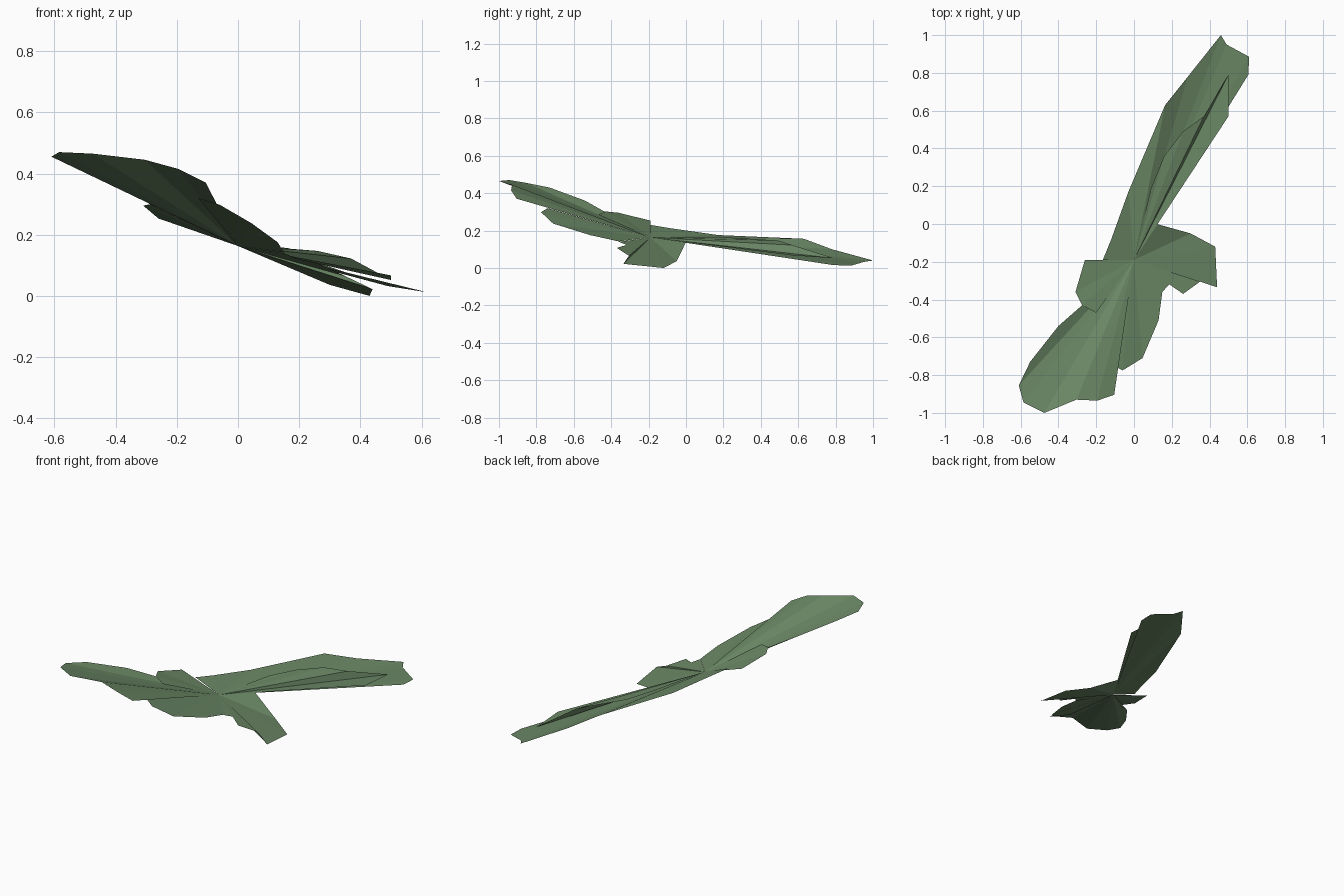
import bpy, bmesh

green = bpy.data.materials.new("leaf green")
green.diffuse_color = (0.145, 0.243, 0.130, 1)

HUB = (0.0, -0.19, 0.163)   # all leaves fan out from this stem point


def leaf(name, rim):
    """Flat-shaded triangle fan from the hub to the leaf's rim points."""
    bm = bmesh.new()
    hub = bm.verts.new(HUB)
    pts = [bm.verts.new(p) for p in rim]
    for a, b in zip(pts, pts[1:]):
        f = bm.faces.new((hub, a, b))
        f.normal_update()
        if f.normal.z < 0:
            f.normal_flip()
    me = bpy.data.meshes.new(name)
    bm.to_mesh(me)
    bm.free()
    me.materials.append(green)
    ob = bpy.data.objects.new(name, me)
    bpy.context.collection.objects.link(ob)


# long leaf reaching back
leaf("long_back_leaf", [
    (-0.165, -0.19, 0.23), (-0.12, -0.08, 0.212), (-0.03, 0.17, 0.176),
    (0.165, 0.63, 0.156), (0.285, 0.78, 0.10), (0.46, 1.0, 0.04),
    (0.49, 0.95, 0.032), (0.61, 0.885, 0.013), (0.605, 0.79, 0.015)])

# narrower leaf lying over it
leaf("upper_back_leaf", [
    (0.09, 0.19, 0.165), (0.16, 0.36, 0.155), (0.26, 0.49, 0.147),
    (0.37, 0.57, 0.122), (0.50, 0.79, 0.052), (0.50, 0.57, 0.067)])

# small leaf on the left
leaf("small_left_leaf", [
    (-0.26, -0.19, 0.253), (-0.31, -0.36, 0.295), (-0.275, -0.43, 0.302),
    (-0.20, -0.47, 0.285)])

# big leaf rising to the front left
leaf("big_front_leaf", [
    (-0.26, -0.43, 0.285), (-0.40, -0.54, 0.36), (-0.55, -0.73, 0.43),
    (-0.61, -0.855, 0.455), (-0.585, -0.945, 0.47), (-0.475, -1.0, 0.465),
    (-0.305, -0.93, 0.445), (-0.195, -0.935, 0.415), (-0.105, -0.905, 0.37)])

# leaf pointing to the front, tucked under the big leaf
leaf("front_leaf", [
    (-0.13, -0.74, 0.32), (-0.06, -0.775, 0.298), (0.045, -0.71, 0.237),
    (0.13, -0.51, 0.175), (0.15, -0.36, 0.142)])

# drooping leaf on the right
leaf("right_leaf", [
    (0.15, -0.36, 0.14), (0.19, -0.315, 0.122), (0.26, -0.37, 0.107),
    (0.35, -0.305, 0.065), (0.44, -0.335, 0.022), (0.43, -0.12, 0.0),
    (0.30, -0.05, 0.036), (0.12, 0.0, 0.138)])
